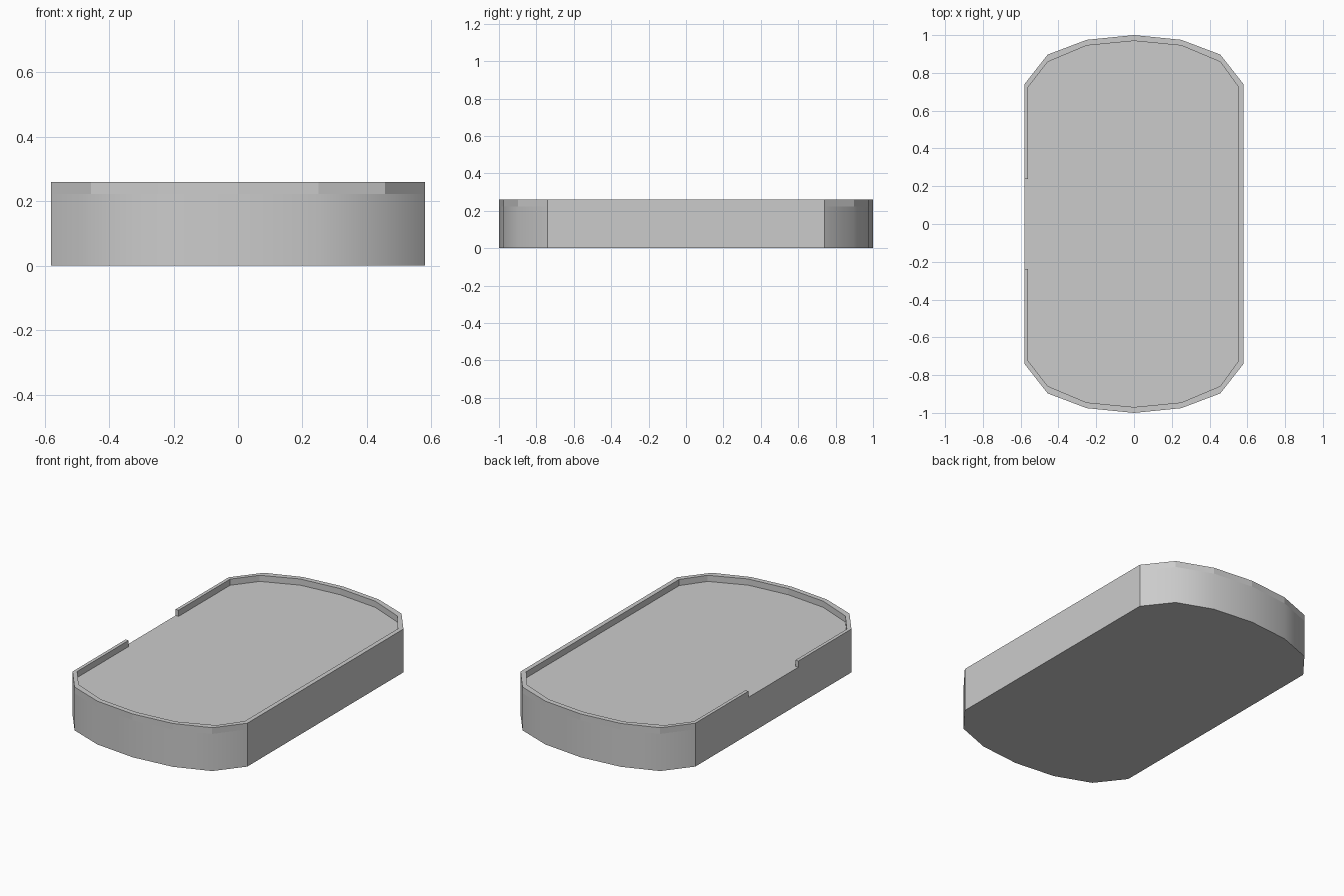
import bpy, bmesh, math

if "Cube" in bpy.data.objects:
    bpy.data.objects.remove(bpy.data.objects["Cube"])

FLOOR_Z, RIM_Z, GAP = 0.223, 0.26, 0.237


def mirrored(arc):
    """Complete loop from the back arc, running clockwise from the left side."""
    return arc + [(x, -y) for x, y in reversed(arc)]


def back_arc(left, right, corner, shoulder, quarter, tip):
    return [(left, corner), (-0.457, shoulder), (-0.25, quarter), (0, tip),
            (0.25, quarter), (0.457, shoulder), (right, corner)]


def make_prism(name, points, z0, z1):
    bm = bmesh.new()
    base = bm.faces.new([bm.verts.new((x, y, z0)) for x, y in points])
    grown = bmesh.ops.extrude_face_region(bm, geom=[base], use_keep_orig=True)
    top = [v for v in grown["geom"] if isinstance(v, bmesh.types.BMVert)]
    bmesh.ops.translate(bm, verts=top, vec=(0, 0, z1 - z0))
    bmesh.ops.recalc_face_normals(bm, faces=bm.faces)
    mesh = bpy.data.meshes.new(name)
    bm.to_mesh(mesh)
    bm.free()
    obj = bpy.data.objects.new(name, mesh)
    bpy.context.collection.objects.link(obj)
    return obj


outer = mirrored(back_arc(-0.58, 0.58, 0.74, 0.897, 0.975, 1.0))
inner = mirrored(back_arc(-0.56, 0.553, 0.725, 0.858, 0.945, 0.969))

# Solid tray body with softly shaded rounded ends
body = make_prism("tray_body", outer, 0, FLOOR_Z)
bpy.context.view_layer.objects.active = body
body.select_set(True)
bpy.ops.object.shade_smooth_by_angle(angle=math.radians(35))

# Thin raised rim, open in the middle of the left side
rim_path = [(-0.58, GAP)] + outer + [(-0.58, -GAP), (-0.56, -GAP)]
rim_path += inner[::-1] + [(-0.56, GAP)]
make_prism("raised_rim", rim_path, FLOOR_Z, RIM_Z)
